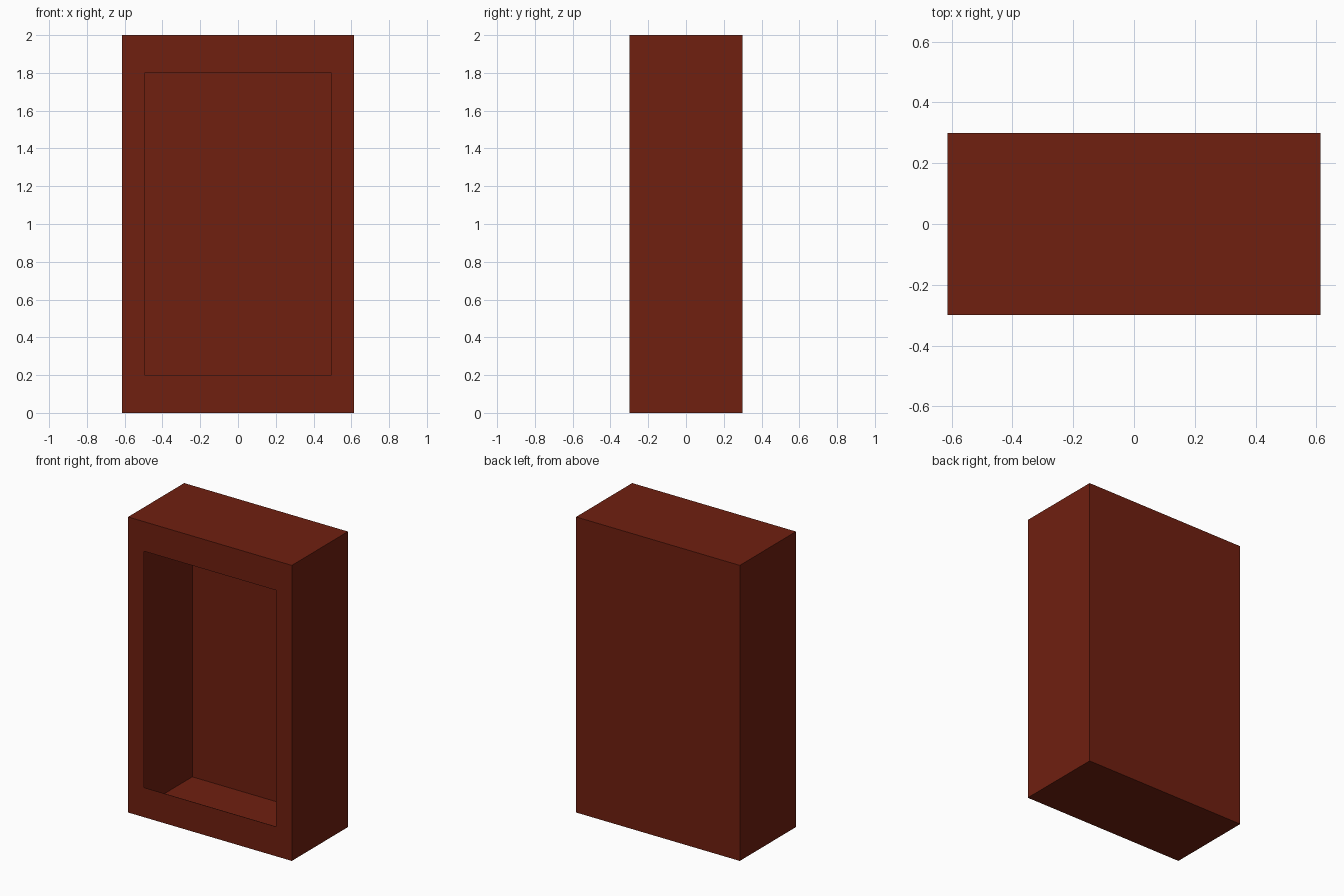
import bpy, bmesh

if "Cube" in bpy.data.objects:
    bpy.data.objects.remove(bpy.data.objects["Cube"])

# Cross-sections from the outer back, round the front lip, into the cavity:
# (half width, bottom z, top z, y)
sections = [
    (0.613, 0.00, 2.00, 0.30),     # outer back
    (0.613, 0.00, 2.00, -0.30),    # outer front
    (0.495, 0.20, 1.80, -0.30),    # front opening
    (0.495, 0.20, 1.80, -0.297),   # thin lip
    (0.550, 0.03, 1.97, -0.297),   # behind the lip
    (0.550, 0.03, 1.97, 0.297),    # cavity back
]

bm = bmesh.new()
loops = []
for w, z0, z1, y in sections:
    loops.append([bm.verts.new((x, y, z))
                  for x, z in ((-w, z0), (w, z0), (w, z1), (-w, z1))])

# Join neighbouring sections, then close both backs
for a, b in zip(loops, loops[1:]):
    for i in range(4):
        j = (i + 1) % 4
        bm.faces.new((a[i], a[j], b[j], b[i]))
bm.faces.new(loops[0])
bm.faces.new(loops[-1])
bmesh.ops.recalc_face_normals(bm, faces=bm.faces)

mesh = bpy.data.meshes.new("open_cabinet")
bm.to_mesh(mesh)
bm.free()
cabinet = bpy.data.objects.new("open_cabinet", mesh)
bpy.context.collection.objects.link(cabinet)

# Dark red paint
paint = bpy.data.materials.new("dark_red_paint")
paint.diffuse_color = (0.162, 0.014, 0.005, 1)
paint.use_nodes = True
paint.node_tree.nodes["Principled BSDF"].inputs["Base Color"].default_value = paint.diffuse_color
mesh.materials.append(paint)
